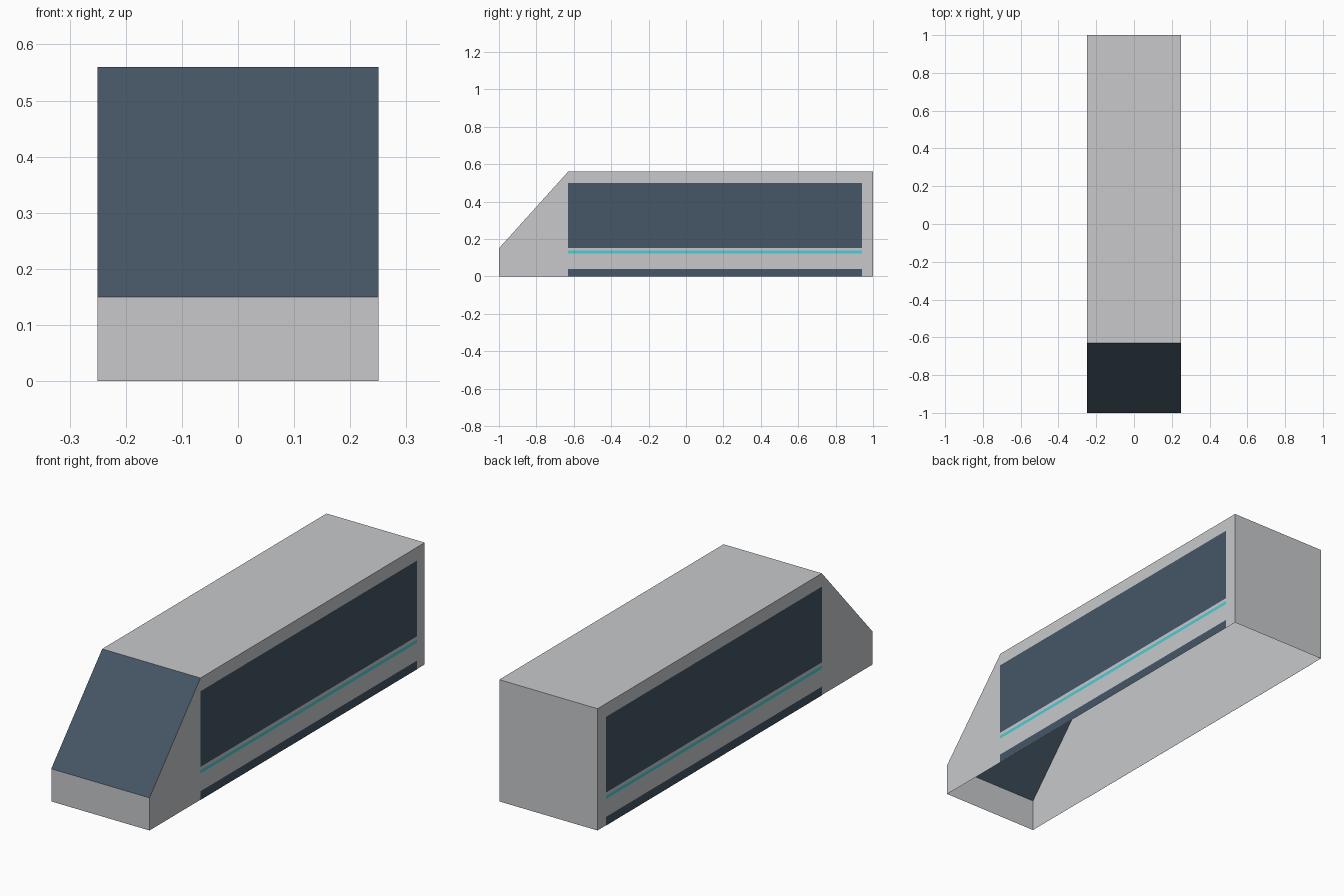
import bpy
import bmesh

if "Cube" in bpy.data.objects:
    bpy.data.objects.remove(bpy.data.objects["Cube"])

HALF_W = 0.25


def material(name, rgb):
    m = bpy.data.materials.new(name)
    m.diffuse_color = (*rgb, 1)
    m.use_nodes = True
    m.node_tree.nodes["Principled BSDF"].inputs["Base Color"].default_value = m.diffuse_color
    return m


grey = material("light grey", (0.578, 0.584, 0.604))
slate = material("dark slate glass", (0.061, 0.093, 0.133))
cyan = material("cyan", (0.07, 0.61, 0.658))


def finish(bm, name, mats):
    mesh = bpy.data.meshes.new(name)
    bm.to_mesh(mesh)
    bm.free()
    for m in mats:
        mesh.materials.append(m)
    obj = bpy.data.objects.new(name, mesh)
    bpy.context.collection.objects.link(obj)
    return obj


# Body shell: side profile extruded across the width, open underneath
profile = [(-1, 0), (1, 0), (1, 0.56), (-0.63, 0.56), (-1, 0.15)]
bm = bmesh.new()
side = bm.faces.new([bm.verts.new((-HALF_W, y, z)) for y, z in profile])
ext = bmesh.ops.extrude_face_region(bm, geom=[side], use_keep_orig=True)
moved = [v for v in ext["geom"] if isinstance(v, bmesh.types.BMVert)]
bmesh.ops.translate(bm, verts=moved, vec=(2 * HALF_W, 0, 0))
bmesh.ops.recalc_face_normals(bm, faces=bm.faces[:])
bm.normal_update()
floor = [f for f in bm.faces if f.normal.z < -0.9]
bmesh.ops.delete(bm, geom=floor, context='FACES')
# Sloped windscreen is glass, the rest is grey
for f in bm.faces:
    f.material_index = 1 if f.normal.y < -0.3 and f.normal.z > 0.3 else 0
finish(bm, "body_shell", [grey, slate])


# Thin painted panels on both sides
def side_panel(name, z0, z1, mat):
    for label, s in (("left", -1), ("right", 1)):
        x = s * (HALF_W + 0.0015)
        corners = [(-0.63, z0), (0.94, z0), (0.94, z1), (-0.63, z1)]
        bm = bmesh.new()
        bm.faces.new([bm.verts.new((x, y, z)) for y, z in corners[::s]])
        finish(bm, f"{label}_{name}", [mat])


side_panel("window_band", 0.152, 0.50, slate)
side_panel("stripe", 0.122, 0.137, cyan)
side_panel("skirt", 0.0, 0.04, slate)
